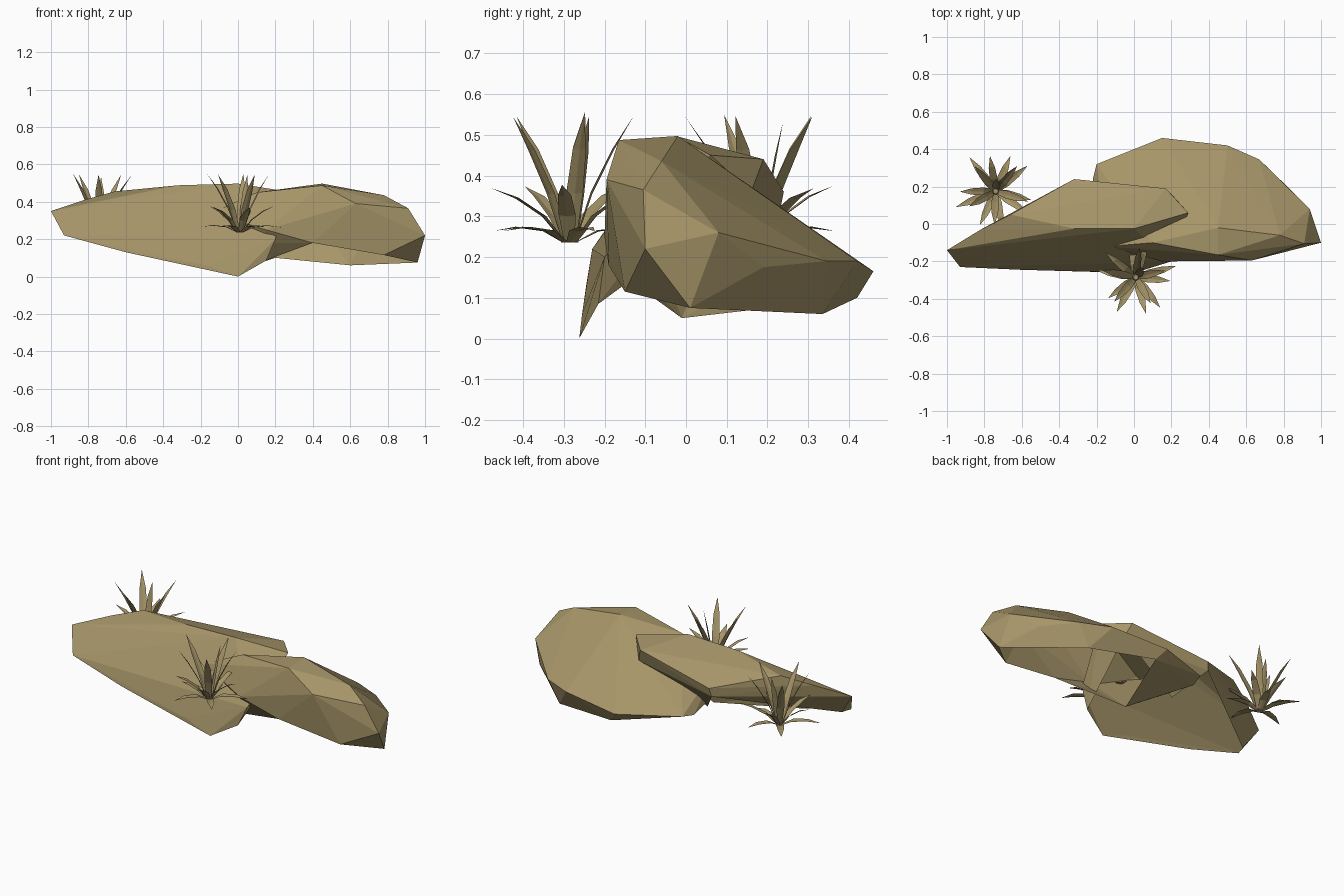
import bpy, bmesh, math, random
from mathutils import Vector

if "Cube" in bpy.data.objects:
    bpy.data.objects.remove(bpy.data.objects["Cube"])

random.seed(4)

# One sandy tan colour for everything
tan = bpy.data.materials.new("sandy tan")
tan.diffuse_color = (0.38, 0.30, 0.14, 1)
tan.use_nodes = True
tan.node_tree.nodes["Principled BSDF"].inputs["Base Color"].default_value = tan.diffuse_color


def finish(bm, name):
    mesh = bpy.data.meshes.new(name)
    bm.to_mesh(mesh)
    bm.free()
    mesh.materials.append(tan)
    obj = bpy.data.objects.new(name, mesh)
    bpy.context.collection.objects.link(obj)
    return obj


def rock(name, points, down, min_x=-2):
    """Faceted boulder shell wrapped around corner points, open underneath.
    Faces pointing down are removed, except those leaning past min_x."""
    bm = bmesh.new()
    for p in points:
        bm.verts.new(p)
    bmesh.ops.convex_hull(bm, input=bm.verts[:])
    loose = [v for v in bm.verts if not v.link_faces]
    bmesh.ops.delete(bm, geom=loose, context='VERTS')
    bmesh.ops.recalc_face_normals(bm, faces=bm.faces[:])
    under = [f for f in bm.faces if f.normal.z < -down and f.normal.x > min_x]
    bmesh.ops.delete(bm, geom=under, context='FACES')
    return finish(bm, name)


def blade(bm, angle, reach, height, droop, width):
    """Creased, curved leaf that narrows to a point."""
    out = Vector((math.cos(angle), math.sin(angle), 0))
    side = Vector((-out.y, out.x, 0))
    up = Vector((0, 0, 1))
    rows = []
    for t, w in ((0, 0.6), (0.35, 1.0), (0.7, 0.8)):
        c = out * (0.012 + reach * t ** 1.2) + up * (height * t + droop * t * (1 - t))
        crease = out * 0.002 - up * 0.003
        rows.append([bm.verts.new(c - side * width * w / 2),
                     bm.verts.new(c + crease),
                     bm.verts.new(c + side * width * w / 2)])
    tip = bm.verts.new(out * (0.012 + reach) + up * height)
    for a, b in zip(rows, rows[1:]):
        for i in (0, 1):
            bm.faces.new((b[i], b[i + 1], a[i + 1], a[i]))
    for i in (0, 1):
        bm.faces.new((tip, rows[-1][i + 1], rows[-1][i]))


def tuft(name, location, turn):
    bm = bmesh.new()
    # Tiers: count, reach, height, droop, width
    tiers = ((5, 0.17, 0.32, 0.06, 0.042), (1, 0.05, 0.31, 0.03, 0.045),
             (5, 0.20, 0.14, 0.08, 0.042), (5, 0.21, 0.03, 0.09, 0.044))
    for k, (n, reach, height, droop, width) in enumerate(tiers):
        for i in range(n):
            a = turn + math.tau * i / n + k * 0.43 + random.uniform(-0.15, 0.15)
            blade(bm, a, reach * random.uniform(0.85, 1.05),
                  height * random.uniform(0.95, 1.02), droop, width)
    # Stubby root
    bmesh.ops.create_cone(bm, cap_ends=True, segments=6, radius1=0.022,
                          radius2=0.014, depth=0.05)
    for v in bm.verts:
        v.co.z = max(v.co.z, 0)
    finish(bm, name).location = location


# Long slab on the left, leaning back
rock("left_rock", [
    (-1, -0.14, 0.35), (-0.93, -0.23, 0.22), (-0.6, -0.245, 0.13),
    (-0.17, -0.255, 0.06), (0, -0.262, 0), (0.15, -0.215, 0.085),
    (0.2, -0.2, 0.2), (-0.82, -0.03, 0.41), (-0.66, 0.05, 0.455),
    (-0.32, -0.025, 0.488), (0, -0.025, 0.497), (-0.32, 0.24, 0.36),
    (-0.33, 0.23, 0.31), (0.17, 0.19, 0.44), (0.29, 0.06, 0.45),
    (0.2, 0.16, 0.36), (-0.2, 0.08, 0.16), (-0.91, -0.17, 0.22)], 0.77)

# Broad rock on the right, sloping down to the back
rock("right_rock", [
    (0.45, -0.165, 0.487), (0.63, -0.195, 0.39), (0.91, -0.105, 0.365),
    (0.78, -0.06, 0.435), (0.45, -0.02, 0.497), (1, -0.1, 0.22),
    (0.96, 0.01, 0.075), (0.94, 0.08, 0.26), (0.83, 0.19, 0.175),
    (0.67, 0.345, 0.19), (0.5, 0.42, 0.19), (0.15, 0.46, 0.165),
    (0.2, 0.42, 0.1), (0.6, 0.335, 0.06), (-0.2, 0.32, 0.19),
    (-0.22, 0.24, 0.175), (-0.2, 0.05, 0.2), (0.05, -0.01, 0.05),
    (0.78, -0.15, 0.115), (0.4, -0.19, 0.18), (0.17, -0.15, 0.18),
    (0.15, -0.2, 0.25), (-0.14, -0.12, 0.34), (0.1, -0.1, 0.45)], 0.7, -0.2)

# Grass tufts
tuft("front_grass", (0.01, -0.285, 0.235), 0.3)
tuft("left_grass", (-0.74, 0.175, 0.235), 1.0)
